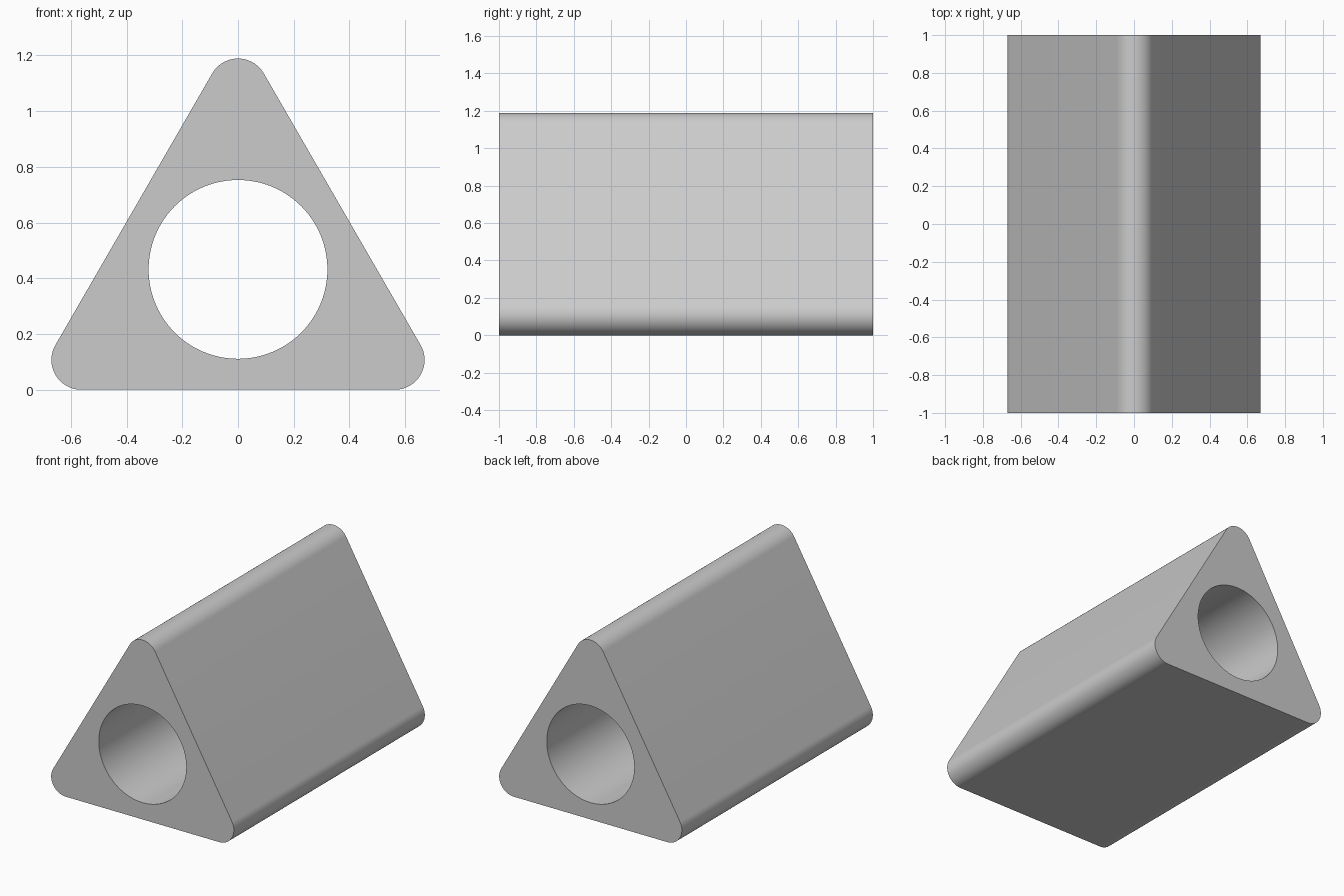
import bpy
import bmesh
from math import sin, cos, pi, radians

cube = bpy.data.objects.get("Cube")
if cube:
    bpy.data.objects.remove(cube, do_unlink=True)

LENGTH = 2.0
CENTRE_Z = 0.432       # axis of the bore and of the triangle
BORE_RADIUS = 0.321
CORNER_RADIUS = 0.107
CORNER_DISTANCE = 0.65  # bore axis to each corner arc's centre
ARC_STEPS = 24
BORE_STEPS = 96


def arc(cx, cz, radius, start, sweep, steps, closed=False):
    """Points along an arc in the front plane."""
    count = steps if closed else steps + 1
    return [(cx + radius * cos(start + sweep * i / steps), -LENGTH / 2,
             cz + radius * sin(start + sweep * i / steps)) for i in range(count)]


def add_loop(bm, points):
    verts = [bm.verts.new(p) for p in points]
    return [bm.edges.new((v, verts[(i + 1) % len(verts)])) for i, v in enumerate(verts)]


# Rounded triangle outline: one arc per corner
outline = []
for k in range(3):
    a = pi / 2 + k * 2 * pi / 3
    outline += arc(CORNER_DISTANCE * cos(a), CENTRE_Z + CORNER_DISTANCE * sin(a),
                   CORNER_RADIUS, a - pi / 3, 2 * pi / 3, ARC_STEPS)
bore = arc(0, CENTRE_Z, BORE_RADIUS, 0, 2 * pi, BORE_STEPS, closed=True)

# Fill the section around the bore and extrude it to full length
bm = bmesh.new()
edges = add_loop(bm, outline) + add_loop(bm, bore)
bmesh.ops.triangle_fill(bm, edges=edges, use_beauty=True)
section = bm.faces[:]
result = bmesh.ops.extrude_face_region(bm, geom=section, use_keep_orig=True)
moved = [g for g in result["geom"] if isinstance(g, bmesh.types.BMVert)]
bmesh.ops.translate(bm, verts=moved, vec=(0, LENGTH, 0))
bmesh.ops.recalc_face_normals(bm, faces=bm.faces[:])
mesh = bpy.data.meshes.new("triangular_tube")
bm.to_mesh(mesh)
bm.free()

tube = bpy.data.objects.new("triangular_tube", mesh)
bpy.context.collection.objects.link(tube)

# Plain grey material
grey = bpy.data.materials.new("light_grey")
grey.use_nodes = True
colour = (0.6, 0.6, 0.6, 1)
grey.diffuse_color = colour
grey.node_tree.nodes["Principled BSDF"].inputs["Base Color"].default_value = colour
mesh.materials.append(grey)

# Smooth the rounded corners and bore, keep the end rims sharp
bpy.ops.object.select_all(action="DESELECT")
tube.select_set(True)
bpy.context.view_layer.objects.active = tube
bpy.ops.object.shade_smooth_by_angle(angle=radians(30))
